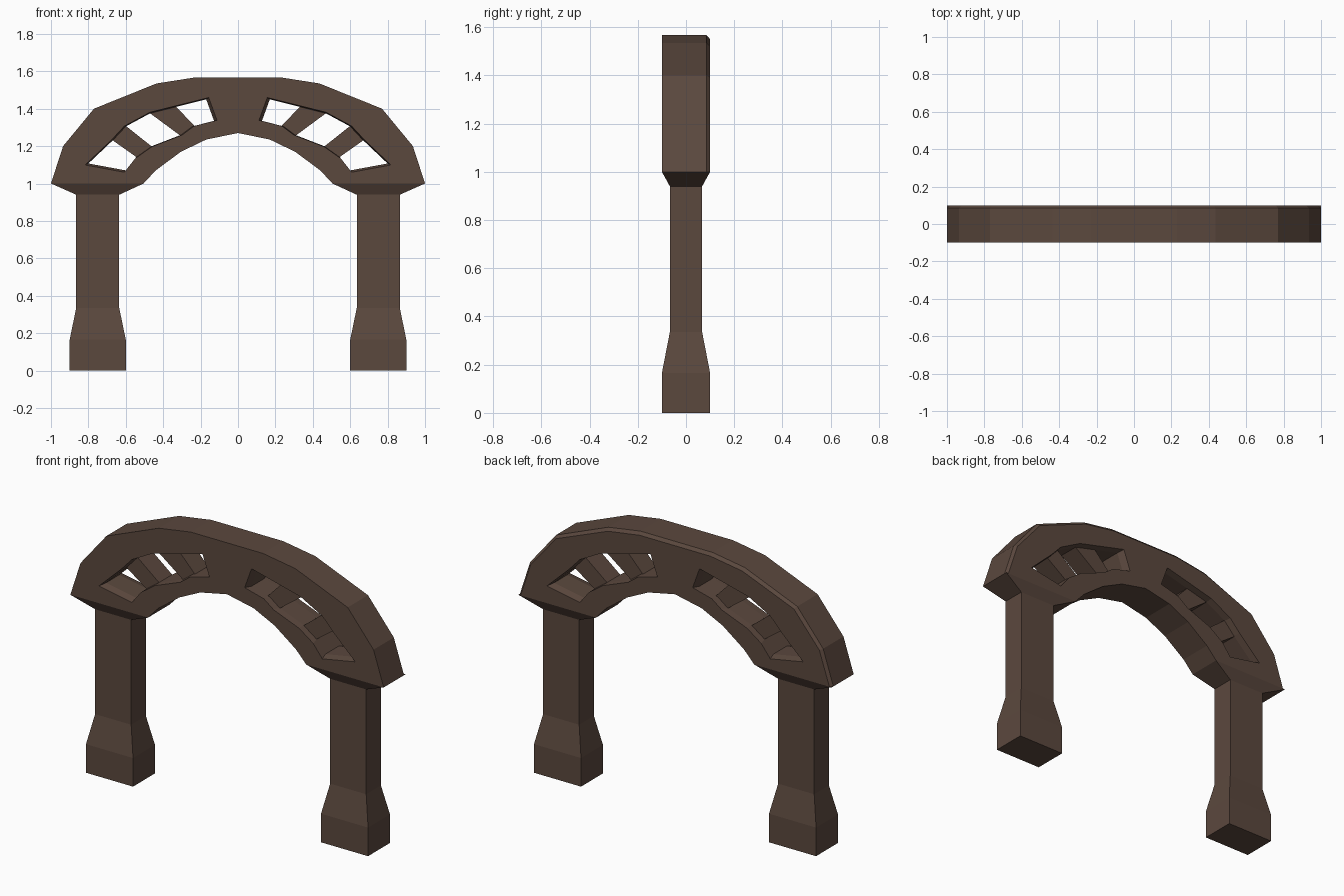
import bpy, bmesh

if "Cube" in bpy.data.objects:
    bpy.data.objects.remove(bpy.data.objects["Cube"])

wood = bpy.data.materials.new("dark_wood")
wood.diffuse_color = (0.105, 0.065, 0.048, 1)
wood.use_nodes = True
wood.node_tree.nodes["Principled BSDF"].inputs["Base Color"].default_value = wood.diffuse_color


def loft(name, rings):
    """Skin equal-length closed rings of 3D points and cap both ends."""
    bm = bmesh.new()
    vs = [[bm.verts.new(p) for p in r] for r in rings]
    n = len(rings[0])
    for a, b in zip(vs, vs[1:]):
        for i in range(n):
            j = (i + 1) % n
            bm.faces.new((a[i], a[j], b[j], b[i]))
    bm.faces.new(vs[0])
    bm.faces.new(vs[-1])
    bmesh.ops.recalc_face_normals(bm, faces=bm.faces)
    me = bpy.data.meshes.new(name)
    bm.to_mesh(me)
    bm.free()
    me.materials.append(wood)
    ob = bpy.data.objects.new(name, me)
    bpy.context.collection.objects.link(ob)
    return ob


def at_y(pts, y):
    return [(x, y, z) for x, z in pts]


def grow(pts, s):
    cx = sum(p[0] for p in pts) / len(pts)
    cz = sum(p[1] for p in pts) / len(pts)
    return [(cx + (x - cx) * s, cz + (z - cz) * s) for x, z in pts]


# Arch: outer and inner outline, with a chamfered outer edge on the back
outer = [(1, 1), (0.935, 1.2), (0.77, 1.4), (0.435, 1.535), (0.23, 1.567)]
inner = [(0.505, 1), (0.44, 1.07), (0.305, 1.17), (0.17, 1.235)]


def outline(sx, sz):
    o = [(x * sx, 1 + (z - 1) * sz) for x, z in outer]
    o += [(-x, z) for x, z in reversed(o)]
    i = [(-x, z) for x, z in inner] + [(0, 1.27)]
    return o + i + list(reversed(inner))


arch = loft("arch", [at_y(outline(1, 1), -0.1), at_y(outline(1, 1), 0.085),
                     at_y(outline(0.985, 0.97), 0.1)])

# Openings and their cross struts
hole = [(0.17, 1.45), (0.33, 1.41), (0.47, 1.375), (0.6, 1.305), (0.665, 1.235),
        (0.80, 1.107), (0.6, 1.07), (0.545, 1.14), (0.46, 1.2),
        (0.30, 1.255), (0.245, 1.32), (0.128, 1.335)]
hole[9:11] = [(0.305, 1.26), (0.245, 1.305)]
struts = [[(0.34, 1.42), (0.49, 1.39), (0.28, 1.235), (0.23, 1.305)],
          [(0.615, 1.32), (0.69, 1.245), (0.52, 1.125), (0.445, 1.185)]]
for side, s in (("left", -1), ("right", 1)):
    pts = [(s * x, z) for x, z in hole]
    big = grow(pts, 1.05)
    cutter = loft("cutter", [at_y(grow(pts, 1.07), -0.13), at_y(big, -0.1),
                             at_y(pts, -0.06), at_y(pts, 0.06),
                             at_y(big, 0.1), at_y(grow(pts, 1.07), 0.13)])
    cutter.hide_render = True
    mod = arch.modifiers.new("opening", 'BOOLEAN')
    mod.operation = 'DIFFERENCE'
    mod.solver = 'EXACT'
    mod.object = cutter
    bpy.context.view_layer.objects.active = arch
    bpy.ops.object.modifier_apply(modifier=mod.name)
    bpy.data.objects.remove(cutter)

    for k, q in enumerate(struts):
        p = [(s * x, z) for x, z in q]
        loft(f"{side}_strut_{k + 1}", [at_y(p, -0.06), at_y(p, 0.06)])

    # Pillar: flared foot, slim shaft, wide collar under the arch
    sections = [(0, 0.6, 0.9, 0.1), (0.165, 0.6, 0.9, 0.1),
                (0.335, 0.635, 0.865, 0.067), (0.94, 0.635, 0.865, 0.067),
                (1.0, 0.505, 1.0, 0.1)]
    loft(f"{side}_pillar", [[(s * a, -h, z), (s * b, -h, z), (s * b, h, z), (s * a, h, z)]
                            for z, a, b, h in sections])
